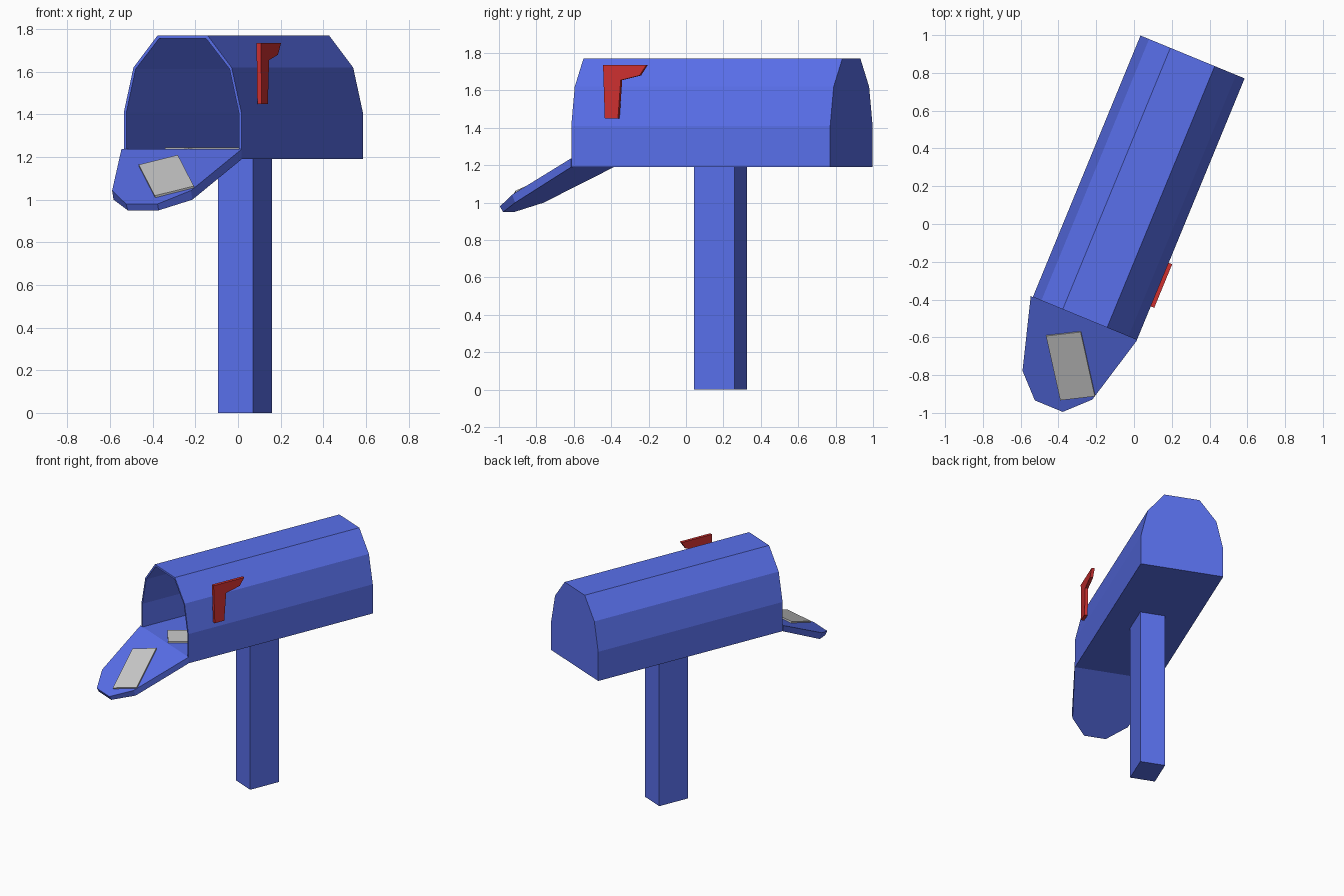
import bpy, bmesh
from math import radians
from mathutils import Matrix, Vector

if "Cube" in bpy.data.objects:
    bpy.data.objects.remove(bpy.data.objects["Cube"])

# Mailbox frame: local x across, local y along the box from its open front, turned in plan
BASE = Matrix.Translation((-0.26, -0.5, 0)) @ Matrix.Rotation(radians(-22.38), 4, 'Z')
LENGTH = 1.497


def material(name, color):
    m = bpy.data.materials.new(name)
    m.diffuse_color = color
    m.use_nodes = True
    m.node_tree.nodes["Principled BSDF"].inputs["Base Color"].default_value = m.diffuse_color
    return m


BLUE = material("blue_paint", (0.10, 0.16, 0.83, 1))
RED = material("red_paint", (0.62, 0.03, 0.03, 1))


def loft(name, rings, frame=BASE, mat=None):
    """Closed solid skinned through rings of equal point count, capped at both ends."""
    bm = bmesh.new()
    loops = [[bm.verts.new(frame @ Vector(p)) for p in ring] for ring in rings]
    for a, b in zip(loops, loops[1:]):
        for i in range(len(a)):
            j = (i + 1) % len(a)
            bm.faces.new((a[i], a[j], b[j], b[i]))
    bm.faces.new(loops[0])
    bm.faces.new(loops[-1])
    bmesh.ops.recalc_face_normals(bm, faces=bm.faces)
    mesh = bpy.data.meshes.new(name)
    bm.to_mesh(mesh)
    bm.free()
    if mat:
        mesh.materials.append(mat)
    obj = bpy.data.objects.new(name, mesh)
    bpy.context.collection.objects.link(obj)
    return obj


def mirrored(half):
    """Full outline from its right half, bottom to top."""
    return half + [(-x, z) for x, z in reversed(half)]


def box(name, cx, cy, w, d, z0, z1, frame=BASE, angle=0, mat=None):
    frame = frame @ Matrix.Translation((cx, cy, 0)) @ Matrix.Rotation(radians(angle), 4, 'Z')
    plan = [(-w / 2, -d / 2), (w / 2, -d / 2), (w / 2, d / 2), (-w / 2, d / 2)]
    return loft(name, [[(x, y, z) for x, y in plan] for z in (z0, z1)], frame, mat)


# Hollow body: outer skin from the back to the front lip, then inner skin to the back
outer = mirrored([(0.298, 1.19), (0.298, 1.41), (0.249, 1.62), (0.127, 1.77)])
inner = mirrored([(0.285, 1.235), (0.285, 1.41), (0.238, 1.613), (0.12, 1.755)])
loft("mailbox_body", [[(x, y, z) for x, z in prof] for prof, y in
     ((outer, LENGTH), (outer, 0), (inner, 0), (inner, LENGTH - 0.015))], mat=BLUE)

# Open door hanging from the front edge
top = [(0.3, 0, 1.237), (0.2, -0.382, 1.043), (0.08, -0.502, 0.98),
       (-0.08, -0.502, 0.98), (-0.2, -0.382, 1.043), (-0.31, 0, 1.237)]
under = [(0.3, 0, 1.19), (0.2, -0.365, 1.0), (0.078, -0.485, 0.95),
         (-0.078, -0.485, 0.95), (-0.2, -0.365, 1.0), (-0.3, 0, 1.19)]
loft("door", [top, under], mat=BLUE)

# Post
box("post", 0.01, 0.745, 0.179, 0.233, 0, 1.195, mat=BLUE)

# Raised flag on the right wall
flag = [(0.192, 1.735), (0.441, 1.735), (0.403, 1.68), (0.294, 1.655), (0.278, 1.45), (0.202, 1.45)]
loft("flag", [[(x, y, z) for y, z in flag] for x in (0.296, 0.318)], mat=RED)

# Letters: one on the sloping door, one on the floor inside
slope = BASE @ Matrix.Translation((0, 0, 1.237)) @ Matrix.Rotation(radians(27), 4, 'X')
box("door_letter", 0.0255, -0.29, 0.19, 0.378, -0.002, 0.01, frame=slope, angle=31.8)
box("inside_letter", 0.047, 0.217, 0.19, 0.378, 1.234, 1.246, angle=-31.8)
